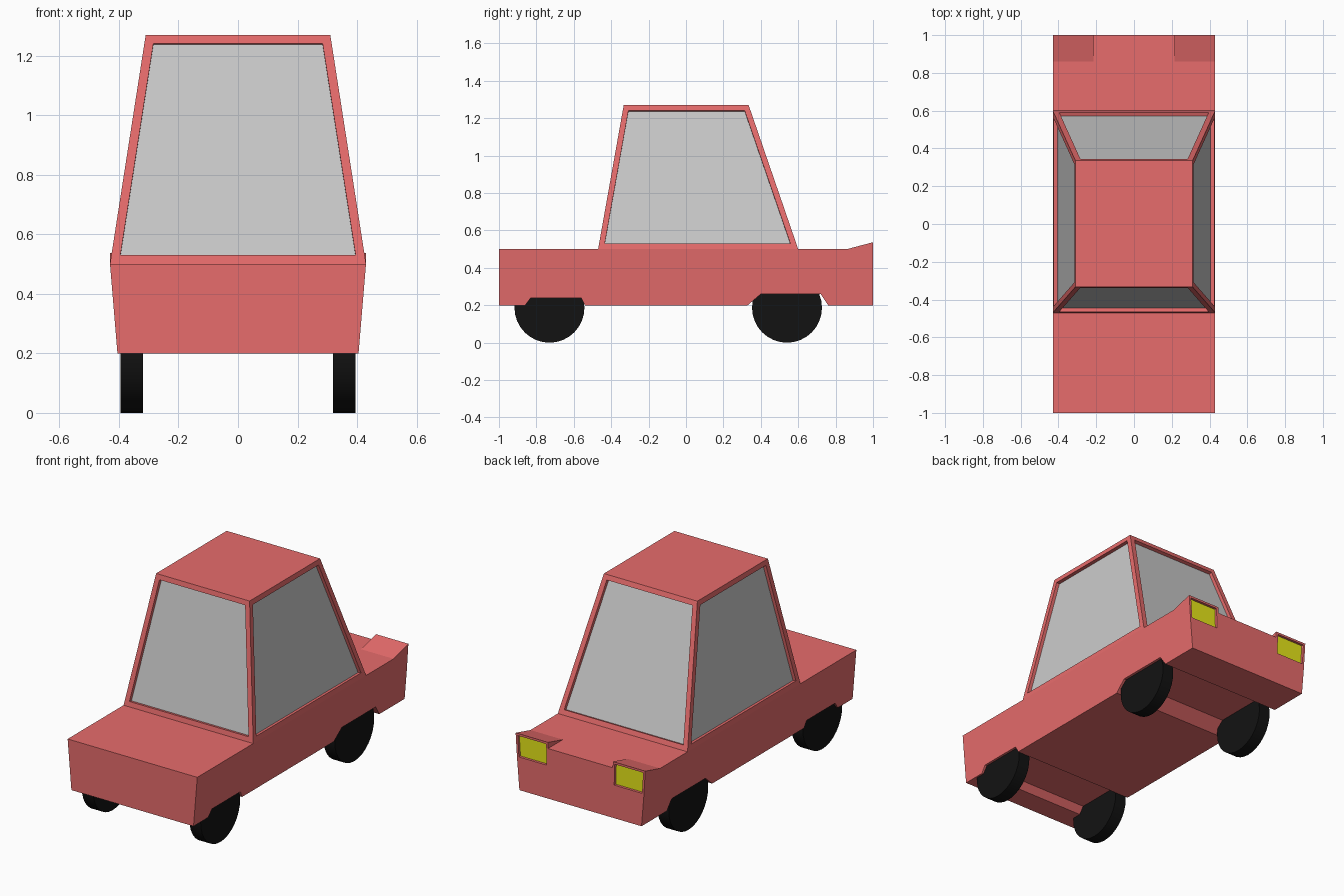
import bpy, bmesh, math

if "Cube" in bpy.data.objects:
    bpy.data.objects.remove(bpy.data.objects["Cube"])


def paint(name, rgb):
    m = bpy.data.materials.new(name)
    m.diffuse_color = (*rgb, 1)
    m.use_nodes = True
    m.node_tree.nodes["Principled BSDF"].inputs["Base Color"].default_value = m.diffuse_color
    return m


RED = paint("red_paint", (0.8, 0.15, 0.15))
BLACK = paint("rubber", (0.006, 0.006, 0.006))
YELLOW = paint("lamp_yellow", (0.8, 0.8, 0.01))


def make_object(name, bm, mat=None):
    me = bpy.data.meshes.new(name)
    bm.to_mesh(me)
    bm.free()
    ob = bpy.data.objects.new(name, me)
    bpy.context.collection.objects.link(ob)
    if mat:
        me.materials.append(mat)
    return ob


def recess(bm, faces, name, rim, depth, mat=None):
    """Sink framed panels into the given faces; the panels become their own object."""
    bmesh.ops.inset_individual(bm, faces=faces, thickness=rim, use_even_offset=True)
    for f in faces:
        f.normal_update()
    bmesh.ops.inset_individual(bm, faces=faces, thickness=0, depth=-depth)
    panels = bmesh.new()
    for f in faces:
        panels.faces.new([panels.verts.new(v.co) for v in f.verts])
    bmesh.ops.delete(bm, geom=faces, context='FACES_ONLY')
    make_object(name, panels, mat)


# Lower body: side profile with wheel arches, lofted across the width
CABIN_BACK, CABIN_NOSE = -0.47, 0.60


def profile(raise_z):
    return [(-1, 0.2), (-0.86, 0.2), (-0.83, 0.24), (-0.56, 0.24), (-0.54, 0.2),
            (0.33, 0.2), (0.40, 0.26), (0.72, 0.26), (0.76, 0.2), (1, 0.2),
            (1, 0.385), (1, 0.5 + raise_z), (0.86, 0.5),
            (CABIN_NOSE, 0.5), (CABIN_BACK, 0.5), (-1, 0.5)]


def half_width(z):
    return 0.405 + 0.025 * (min(z, 0.5) - 0.2) / 0.3


bm = bmesh.new()
rings = []
for side, lift in [(-1, 0.037), (-0.5, 0.037), (-0.5, 0), (0.5, 0), (0.5, 0.037), (1, 0.037)]:
    rings.append([bm.verts.new((side * half_width(z), y, z)) for y, z in profile(lift)])
n = len(rings[0])
for a, b in zip(rings, rings[1:]):
    for i in range(n):
        j = (i + 1) % n
        bm.faces.new((a[i], a[j], b[j], b[i]))
bm.faces.new(rings[0])
bm.faces.new(rings[-1][::-1])
bmesh.ops.remove_doubles(bm, verts=bm.verts[:], dist=0.0005)
bmesh.ops.dissolve_degenerate(bm, edges=bm.edges[:], dist=0.0005)
bmesh.ops.recalc_face_normals(bm, faces=bm.faces[:])
# open the deck underneath the cabin
hidden = [f for f in bm.faces if f.normal.z > 0.9
          and abs(f.calc_center_median().y - (CABIN_BACK + CABIN_NOSE) / 2) < 0.01]
bmesh.ops.delete(bm, geom=hidden, context='FACES')
# headlights in the raised outer corners
lamps = [f for f in bm.faces if f.normal.y > 0.9 and f.calc_area() > 0.001
         and f.calc_center_median().z > 0.4 and abs(f.calc_center_median().x) > 0.25]
recess(bm, lamps, "headlights", 0.013, 0.015, YELLOW)
make_object("lower_body", bm, RED)

# Cabin: tapered frame with recessed windows on four sides
bm = bmesh.new()
rings = []
for w, y0, y1, z in [(0.43, CABIN_BACK, CABIN_NOSE, 0.5), (0.31, -0.333, 0.335, 1.27)]:
    rings.append([bm.verts.new(p) for p in [(-w, y0, z), (w, y0, z), (w, y1, z), (-w, y1, z)]])
low, top = rings
walls = [bm.faces.new((low[i], low[(i + 1) % 4], top[(i + 1) % 4], top[i])) for i in range(4)]
bm.faces.new(top)
bm.normal_update()
recess(bm, walls, "windows", 0.03, 0.02)
make_object("cabin", bm, RED)

# Wheels
for y, end in [(-0.73, "front"), (0.54, "back")]:
    for s, side in [(-1, "left"), (1, "right")]:
        bpy.ops.mesh.primitive_cylinder_add(vertices=32, radius=0.187, depth=0.075,
                                            location=(s * 0.357, y, 0.187),
                                            rotation=(0, math.pi / 2, 0))
        ob = bpy.context.object
        ob.name = f"{end}_{side}_wheel"
        ob.data.materials.append(BLACK)
        bpy.ops.object.shade_smooth_by_angle()
